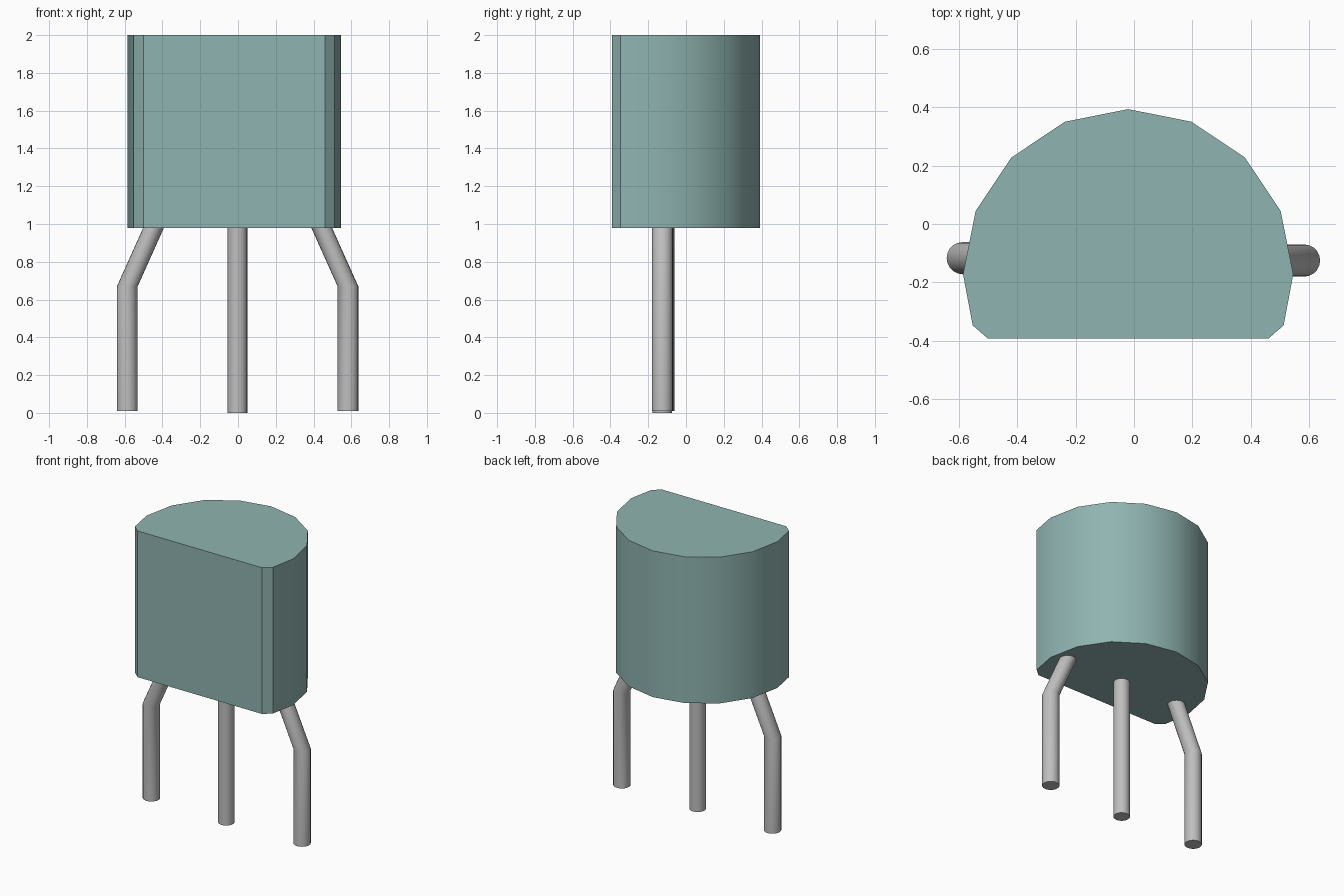
import bpy, bmesh, math

cube = bpy.data.objects.get("Cube")
if cube:
    bpy.data.objects.remove(cube, do_unlink=True)


def material(name, rgb):
    m = bpy.data.materials.new(name)
    m.use_nodes = True
    m.diffuse_color = (*rgb, 1)
    m.node_tree.nodes["Principled BSDF"].inputs["Base Color"].default_value = (*rgb, 1)
    return m


def loft(name, rings, mat):
    """Closed solid through stacked rings that share a vertex count."""
    bm = bmesh.new()
    loops = [[bm.verts.new(p) for p in ring] for ring in rings]
    n = len(loops[0])
    for low, high in zip(loops, loops[1:]):
        for i in range(n):
            j = (i + 1) % n
            bm.faces.new((low[i], low[j], high[j], high[i]))
    bm.faces.new(loops[0][::-1])
    bm.faces.new(loops[-1])
    bmesh.ops.recalc_face_normals(bm, faces=bm.faces[:])
    mesh = bpy.data.meshes.new(name)
    bm.to_mesh(mesh)
    bm.free()
    mesh.materials.append(mat)
    ob = bpy.data.objects.new(name, mesh)
    bpy.context.collection.objects.link(ob)
    bpy.ops.object.select_all(action='DESELECT')
    ob.select_set(True)
    bpy.context.view_layer.objects.active = ob
    bpy.ops.object.shade_smooth_by_angle(angle=math.radians(30))
    return ob


def ring(x, y, z, r, sides=20):
    return [(x + r * math.cos(2 * math.pi * i / sides),
             y + r * math.sin(2 * math.pi * i / sides), z) for i in range(sides)]


teal = material("dull teal plastic", (0.275, 0.455, 0.435))
grey = material("grey metal", (0.52, 0.52, 0.52))

# Body: half round back, flat front with chamfered corners
CX, CY, R = -0.02, -0.172, 0.565
profile = [(CX + R * math.cos(math.pi * i / 8), CY + R * math.sin(math.pi * i / 8))
           for i in range(9)]
profile += [(CX - 0.532, -0.347), (CX - 0.48, -0.392),
            (CX + 0.48, -0.392), (CX + 0.532, -0.347)]
loft("body", [[(x, y, z) for x, y in profile] for z in (0.98, 2.0)], teal)

# Straight middle lead
loft("middle_lead", [ring(-0.003, -0.125, z, 0.052) for z in (0, 1.0)], grey)

# Outer leads, bent inwards towards the body
for name, side, shift, y in (("right_lead", -1, -0.002, -0.117),
                             ("left_lead", 1, -0.002, -0.125)):
    path = [(0.584, 0.01), (0.584, 0.67), (0.436, 1.0)]
    loft(name, [ring(side * x + shift, y, z, 0.055) for x, z in path], grey)
